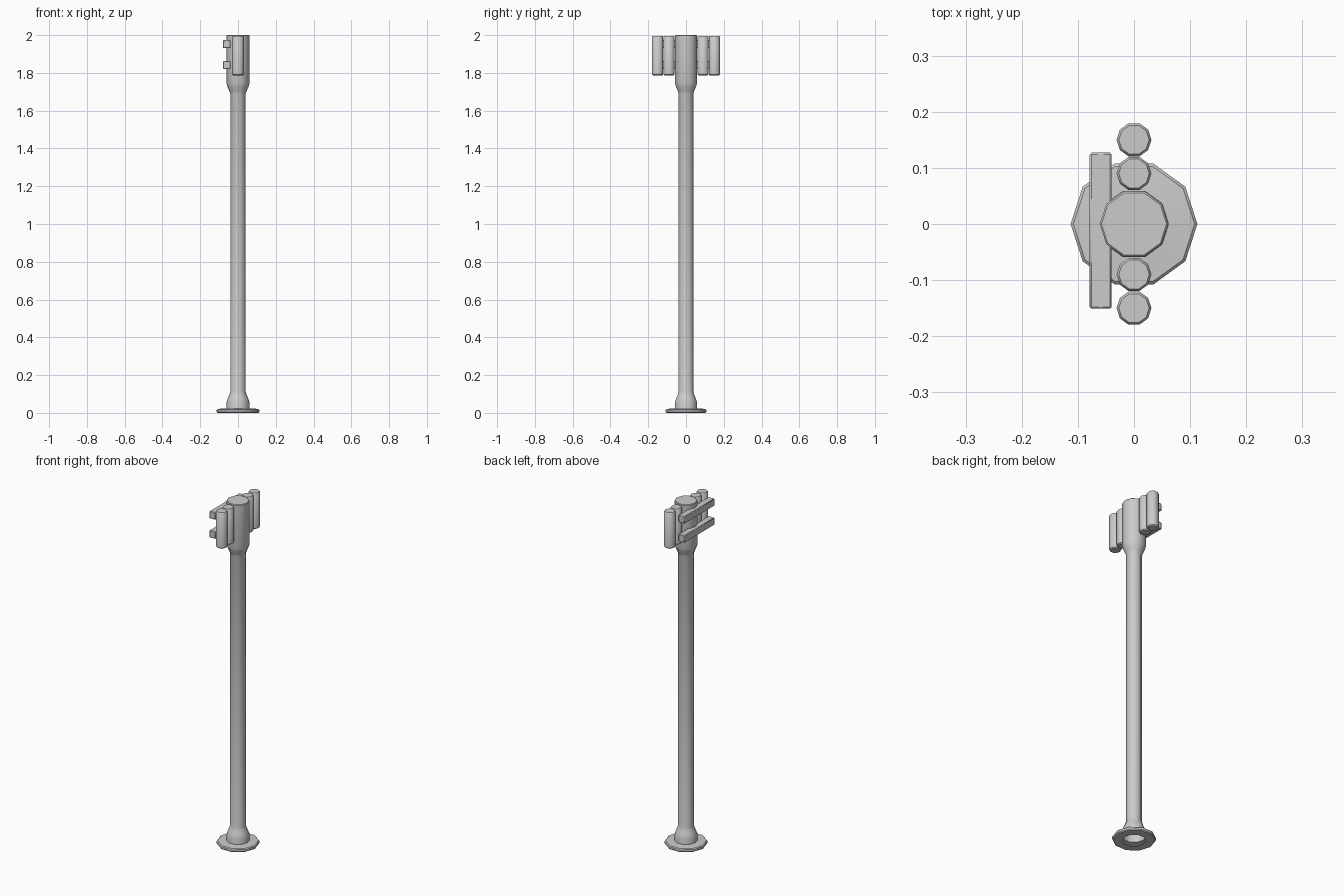
import bpy, bmesh, math

if "Cube" in bpy.data.objects:
    bpy.data.objects.remove(bpy.data.objects["Cube"])

SIDES = 10


def make_object(name, bm):
    bmesh.ops.recalc_face_normals(bm, faces=bm.faces)
    mesh = bpy.data.meshes.new(name)
    bm.to_mesh(mesh)
    bm.free()
    obj = bpy.data.objects.new(name, mesh)
    bpy.context.collection.objects.link(obj)
    bpy.ops.object.select_all(action='DESELECT')
    bpy.context.view_layer.objects.active = obj
    obj.select_set(True)
    bpy.ops.object.shade_smooth_by_angle(angle=math.radians(40))
    return obj


def lathe(name, profile, loc=(0, 0), cap_bottom=True):
    """Ten-sided turned part from (radius, z) pairs, bottom to top."""
    bm = bmesh.new()
    rings = []
    for r, z in profile:
        rings.append([bm.verts.new((loc[0] + r * math.cos(i * math.tau / SIDES),
                                    loc[1] + r * math.sin(i * math.tau / SIDES), z))
                      for i in range(SIDES)])
    for a, b in zip(rings, rings[1:]):
        for i in range(SIDES):
            j = (i + 1) % SIDES
            bm.faces.new((a[i], a[j], b[j], b[i]))
    bm.faces.new(rings[-1])
    if cap_bottom:
        bm.faces.new(rings[0])
    return make_object(name, bm)


def bar(name, x, y, z):
    """Box between limits with a fine chamfer."""
    bm = bmesh.new()
    bmesh.ops.create_cube(bm, size=1)
    for v in bm.verts:
        v.co = [(lo + hi) / 2 + c * (hi - lo) for c, (lo, hi) in zip(v.co, (x, y, z))]
    bmesh.ops.bevel(bm, geom=bm.edges[:], offset=0.003, segments=1, affect='EDGES')
    return make_object(name, bm)


# Post: flange with open underside, flared foot, slim shaft, wider head
lathe("post", [(0.060, 0.0), (0.108, 0.0), (0.113, 0.005), (0.113, 0.016),
               (0.108, 0.021), (0.062, 0.024), (0.060, 0.06), (0.055, 0.075),
               (0.045, 0.098), (0.041, 0.112), (0.041, 1.69), (0.045, 1.702),
               (0.056, 1.728), (0.061, 1.745), (0.061, 1.997), (0.058, 2.0)],
      cap_bottom=False)

# Side tubes in a row either side of the head
for side, label in ((-1, "front"), (1, "back")):
    for pos, y in (("inner", 0.09), ("outer", 0.15)):
        lathe(f"{label}_{pos}_tube",
              [(0.025, 1.787), (0.031, 1.792), (0.031, 1.991), (0.027, 1.996)],
              loc=(0, side * y))

# Two horizontal bars fixed across the tubes
for label, z in (("lower", 1.82), ("upper", 1.931)):
    bar(f"{label}_bar", (-0.079, -0.04), (-0.151, 0.127), (z, z + 0.042))
